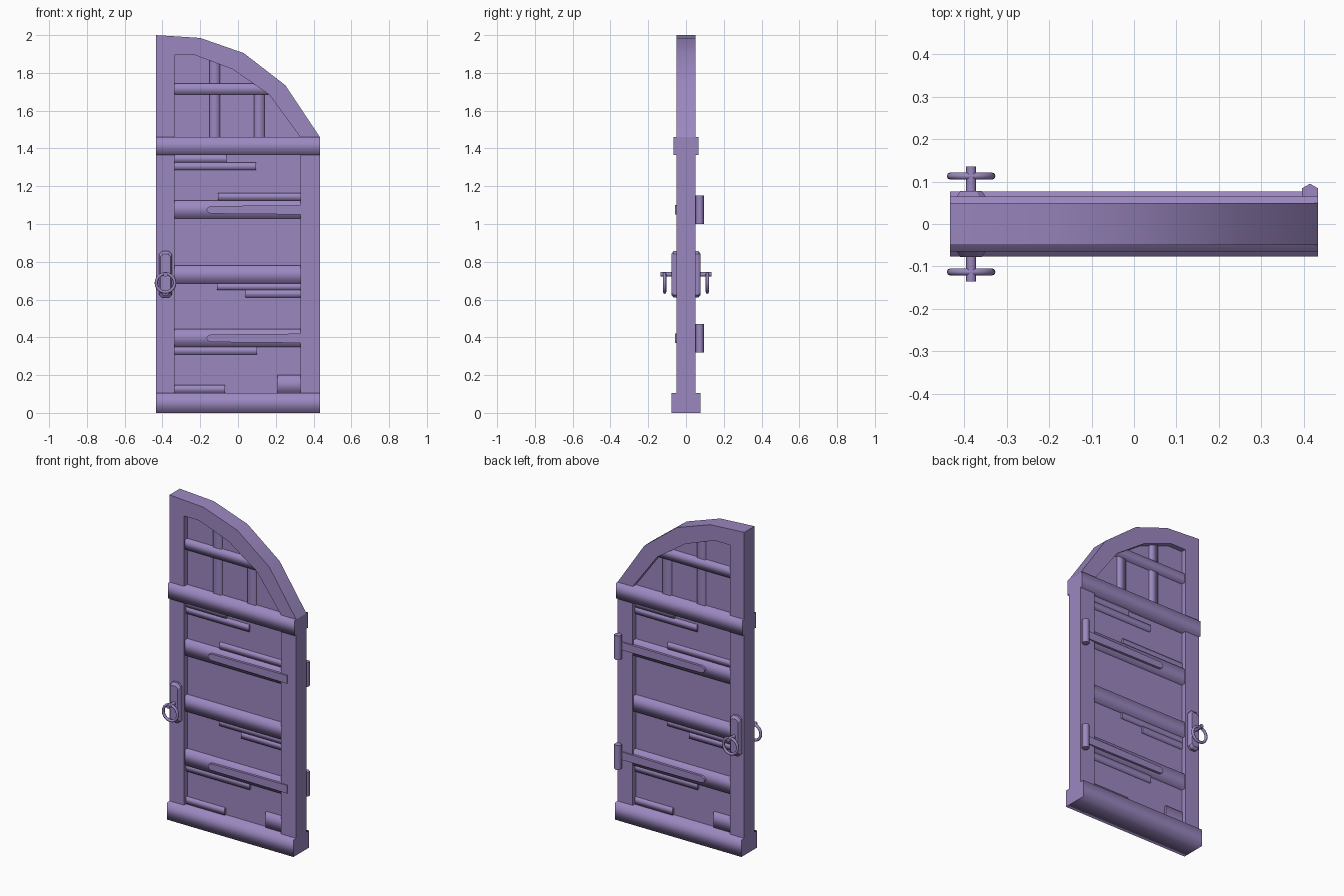
import bpy, bmesh, math
from mathutils import Matrix, Vector

cube = bpy.data.objects.get("Cube")
if cube:
    bpy.data.objects.remove(cube, do_unlink=True)

paint = bpy.data.materials.new("muted_purple")
paint.use_nodes = True
colour = (0.33, 0.245, 0.53, 1)
paint.diffuse_color = colour
paint.node_tree.nodes["Principled BSDF"].inputs["Base Color"].default_value = colour


def finish(name, bm):
    bmesh.ops.recalc_face_normals(bm, faces=bm.faces)
    mesh = bpy.data.meshes.new(name)
    bm.to_mesh(mesh)
    bm.free()
    mesh.materials.append(paint)
    obj = bpy.data.objects.new(name, mesh)
    bpy.context.collection.objects.link(obj)
    return obj


def box(name, x0, x1, y0, y1, z0, z1, soft=None):
    """Box; soft = axis along which the four long sides shade smoothly."""
    bm = bmesh.new()
    bmesh.ops.create_cube(bm, size=1)
    lo, hi = Vector((x0, y0, z0)), Vector((x1, y1, z1))
    for v in bm.verts:
        v.co = Vector([lo[i] + (v.co[i] + 0.5) * (hi[i] - lo[i]) for i in range(3)])
    if soft is not None:
        bm.normal_update()
        for f in bm.faces:
            f.smooth = abs(f.normal[soft]) < 0.5
    return finish(name, bm)


def prism(name, outline, y0, y1, end_scale=1.0, smooth_normals=None):
    """Extrude an (x, z) outline along y, optionally narrowing the far end."""
    bm = bmesh.new()
    cx = sum(p[0] for p in outline) / len(outline)
    cz = sum(p[1] for p in outline) / len(outline)
    near = [bm.verts.new((x, y0, z)) for x, z in outline]
    far = [bm.verts.new((cx + (x - cx) * end_scale, y1,
                         cz + (z - cz) * (1 + end_scale) / 2)) for x, z in outline]
    bm.faces.new(near)
    bm.faces.new(far)
    for i in range(len(outline)):
        j = (i + 1) % len(outline)
        f = bm.faces.new((near[i], near[j], far[j], far[i]))
        f.smooth = bool(smooth_normals and smooth_normals(i))
    return finish(name, bm)


def cylinder(name, centre, radius, depth, sides, matrix, smooth=True):
    bm = bmesh.new()
    bmesh.ops.create_cone(bm, cap_ends=True, segments=sides, radius1=radius,
                          radius2=radius, depth=depth,
                          matrix=Matrix.Translation(centre) @ matrix)
    for f in bm.faces:
        f.smooth = smooth and len(f.verts) == 4
    return finish(name, bm)


def ring(name, centre, major, minor, steps=20, sides=8):
    bm = bmesh.new()
    loops = []
    for i in range(steps):
        a = 2 * math.pi * i / steps
        loop = []
        for k in range(sides):
            b = 2 * math.pi * k / sides
            r = major + minor * math.cos(b)
            loop.append(bm.verts.new(Vector(centre) + Vector(
                (r * math.cos(a), minor * math.sin(b), r * math.sin(a)))))
        loops.append(loop)
    for i in range(steps):
        p, q = loops[i], loops[(i + 1) % steps]
        for k in range(sides):
            m = (k + 1) % sides
            bm.faces.new((p[k], p[m], q[m], q[k])).smooth = True
    return finish(name, bm)


SIDE = 0.434      # half width of the door
IN_L, IN_R = -0.335, 0.33
FRAME = 0.05      # half depth of the frame
PANEL = 0.018     # half depth of the panel

# Frame: stiles, arched head and thick rails
box("left_stile", IN_R, SIDE, -FRAME, FRAME, 0.1, 1.38)
box("right_stile", -SIDE, IN_L, -FRAME, FRAME, 0.1, 1.38)
arch_out = [(-SIDE, 2.0), (-0.2, 1.985), (0.03, 1.905), (0.25, 1.735), (SIDE, 1.46)]
arch_in = [(IN_R, 1.46), (0.165, 1.685), (-0.03, 1.82), (-0.23, 1.895), (IN_L, 1.895)]
arch = arch_out + arch_in + [(IN_L, 1.44), (-SIDE, 1.44)]
prism("arched_head", arch, -FRAME, FRAME, smooth_normals=lambda i: i < 4 or 5 <= i < 8)
box("bottom_rail", -SIDE, SIDE, -0.077, 0.077, 0, 0.105, soft=0)
box("middle_rail", -SIDE, SIDE, -0.065, 0.065, 1.365, 1.46, soft=0)

# Recessed panels
box("lower_panel", IN_L - 0.02, IN_R + 0.02, -PANEL, PANEL, 0.05, 1.4)
prism("upper_panel", [(-0.36, 1.42), (-0.36, 1.92), (-0.22, 1.92), (-0.02, 1.84),
                      (0.18, 1.7), (0.36, 1.42)], -PANEL, PANEL)

# Upper lattice
box("upper_crossbar", IN_L - 0.01, 0.18, -0.04, 0.04, 1.685, 1.745, soft=0)
box("upper_slat_long", -0.15, -0.095, -0.03, 0.03, 1.44, 1.87, soft=2)
box("upper_slat_short", 0.085, 0.14, -0.03, 0.03, 1.44, 1.72, soft=2)

# Wide cross boards on both faces
for i, z in enumerate((0.35, 0.685, 1.03)):
    box(f"cross_board_{i + 1}", IN_L, IN_R, -0.042, 0.042, z, z + 0.095, soft=0)

# Short planks: the back repeats the front turned half round
planks = [(IN_L, -0.06, 1.325, 1.365), (IN_L, 0.095, 1.285, 1.325),
          (-0.105, IN_R, 1.125, 1.165), (-0.11, IN_R, 0.65, 0.687),
          (0.04, IN_R, 0.612, 0.65), (IN_L, 0.1, 0.308, 0.35),
          (IN_L, -0.07, 0.105, 0.147), (0.21, IN_R, 0.1, 0.2)]
for i, (x0, x1, z0, z1) in enumerate(planks):
    box(f"front_plank_{i + 1}", x0, x1, -0.03, 0, z0, z1, soft=0)
    box(f"back_plank_{i + 1}", -x1, -x0, 0, 0.03, z0, z1, soft=0)

# Hinges: strap on each face, barrel at the back
for label, z in (("lower", 0.395), ("upper", 1.075)):
    for face, s, end in (("front", -1, 0.375), ("back", 1, 0.415)):
        strap = [(end, z - 0.025), (end, z + 0.025), (-0.145, z + 0.02),
                 (-0.16, z + 0.013), (-0.168, z), (-0.16, z - 0.013), (-0.145, z - 0.02)]
        prism(f"{label}_{face}_hinge_strap", strap, s * 0.03, s * 0.057)
    cylinder(f"{label}_hinge_barrel", (0.415, 0.073, z), 0.022, 0.15, 6,
             Matrix.Rotation(math.radians(0), 4, "Z"))

# Handles on both faces
HX = -0.384
plate = [(HX + s * x, z) for s, pts in (
    (1, [(0.018, 0.61), (0.034, 0.625), (0.034, 0.84), (0.018, 0.857)]),
    (-1, [(0.018, 0.857), (0.034, 0.84), (0.034, 0.625), (0.018, 0.61)]))
    for x, z in pts]
for face, s in (("front", -1), ("back", 1)):
    prism(f"{face}_handle_plate_base", plate, s * 0.04, s * 0.065)
    prism(f"{face}_handle_plate", plate, s * 0.065, s * 0.078, end_scale=0.75)
    ring(f"{face}_handle_ring", (HX, s * 0.113, 0.688), 0.049, 0.0085)
cylinder("handle_pin", (HX, 0, 0.733), 0.012, 0.272, 8,
         Matrix.Rotation(math.radians(90), 4, "X"))
